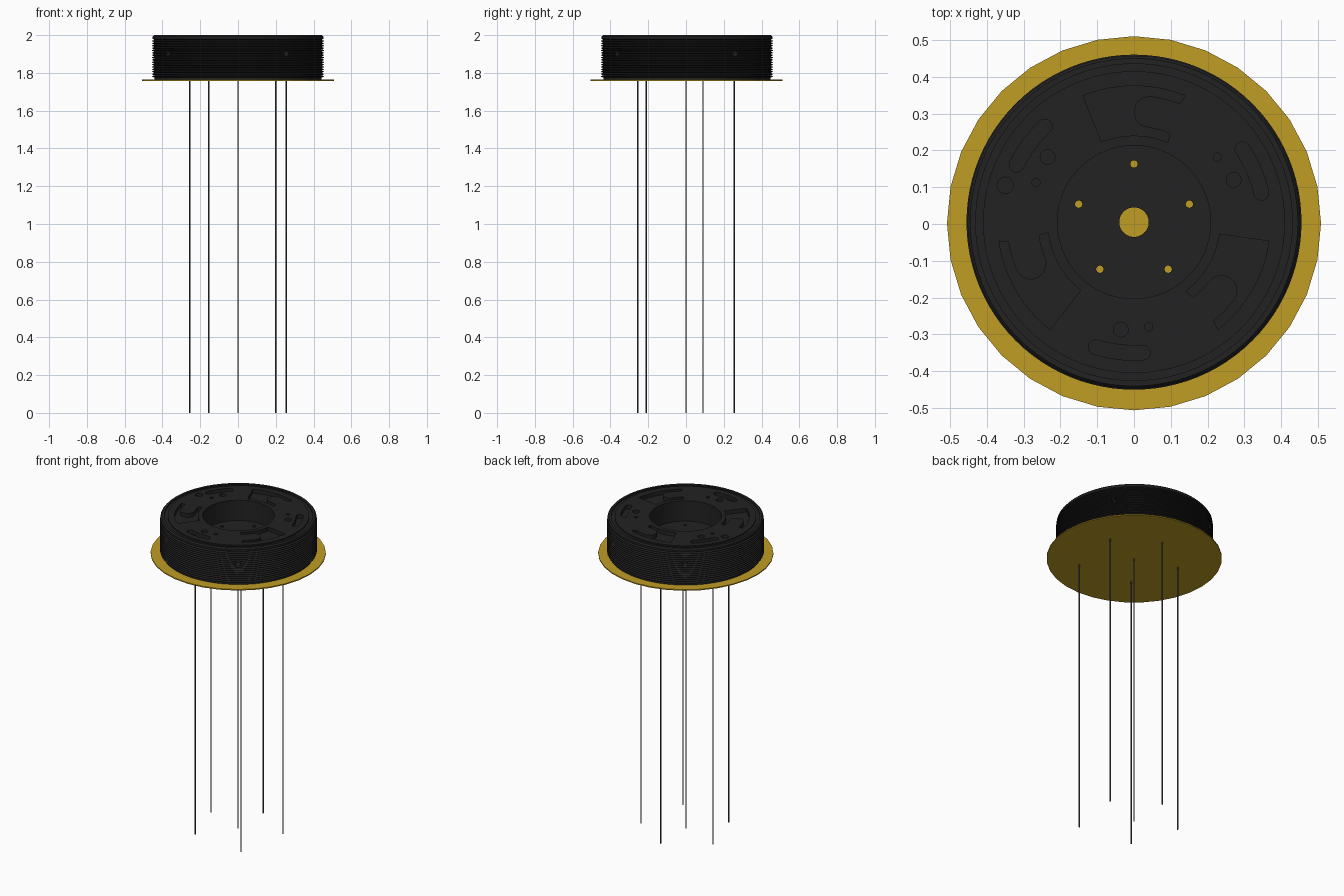
import bpy, bmesh, math
from mathutils import Matrix, Vector

cube = bpy.data.objects.get("Cube")
if cube:
    bpy.data.objects.remove(cube, do_unlink=True)

CY = 0.005             # housing centre in y
BASE, TOP = 1.764, 2.0
FLOOR = 1.87           # bottom of the central recess
POCKET = 1.975         # bottom of the shallow top pockets


def material(name, rgb):
    m = bpy.data.materials.new(name)
    m.use_nodes = True
    m.diffuse_color = (*rgb, 1)
    m.node_tree.nodes["Principled BSDF"].inputs["Base Color"].default_value = (*rgb, 1)
    return m


black = material("matte black", (0.016, 0.016, 0.016))
gold = material("gold", (0.53, 0.34, 0.018))
grey = material("wire grey", (0.07, 0.07, 0.075))


def finish(bm, name, mat, smooth=True):
    bmesh.ops.recalc_face_normals(bm, faces=bm.faces)
    mesh = bpy.data.meshes.new(name)
    bm.to_mesh(mesh)
    bm.free()
    mesh.materials.append(mat)
    ob = bpy.data.objects.new(name, mesh)
    bpy.context.collection.objects.link(ob)
    if smooth:
        select(ob)
        bpy.ops.object.shade_smooth_by_angle(angle=math.radians(30))
    return ob


def select(ob):
    bpy.ops.object.select_all(action="DESELECT")
    ob.select_set(True)
    bpy.context.view_layer.objects.active = ob


def polar(r, deg):
    a = math.radians(deg)
    return Vector((r * math.cos(a), r * math.sin(a) + CY))


def arc(r, a0, a1, n=12):
    return [polar(r, a0 + (a1 - a0) * i / n) for i in range(n + 1)]


def round_end(centre, r, a0, sweep, n=10):
    """Points strictly inside an arc about a centre."""
    return [centre + polar(r, a0 + sweep * i / n) - Vector((0, CY)) for i in range(1, n)]


def prism(bm, points, z0, z1):
    low = [bm.verts.new((p.x, p.y, z0)) for p in points]
    high = [bm.verts.new((p.x, p.y, z1)) for p in points]
    bm.faces.new(low[::-1])
    bm.faces.new(high)
    n = len(points)
    for i in range(n):
        j = (i + 1) % n
        bm.faces.new((low[i], low[j], high[j], high[i]))


def disc(centre, r, n=24):
    return [centre + Vector((r * math.cos(math.tau * i / n), r * math.sin(math.tau * i / n)))
            for i in range(n)]


def lathe(profile, sides):
    """Closed profile turned around the housing axis."""
    bm = bmesh.new()
    rings = [[bm.verts.new((*polar(r, 360 * s / sides), z)) for r, z in profile]
             for s in range(sides)]
    for s in range(sides):
        a, b = rings[s], rings[(s + 1) % sides]
        for i in range(len(profile)):
            j = (i + 1) % len(profile)
            bm.faces.new((a[i], b[i], b[j], a[j]))
    return bm


# Housing: threaded ring with a deep centre recess and a grooved rim
thread_low, thread_high, turns = 1.775, 1.975, 16
pitch = (thread_high - thread_low) / turns
profile = [(0.04, BASE), (0.443, BASE), (0.443, thread_low)]
for t in range(turns):
    z = thread_low + t * pitch
    profile += [(0.455, z + pitch * 0.4), (0.455, z + pitch * 0.6), (0.443, z + pitch)]
profile += [(0.452, 1.98), (0.452, 1.992), (0.445, TOP), (0.43, TOP), (0.43, 1.993),
            (0.41, 1.993), (0.41, TOP), (0.208, TOP), (0.208, FLOOR), (0.04, FLOOR)]
housing = finish(lathe(profile, 96), "threaded_housing", black, smooth=False)

# Cutters for the pockets and holes
cut = bmesh.new()
for turn in (0, 120, 240):
    # C-shaped pocket
    tip = polar(0.3025, 82 + turn)
    shape = arc(0.37, 68 + turn, 112 + turn) + arc(0.235, 112 + turn, 67 + turn)
    shape += arc(0.26, 68 + turn, 82 + turn)
    shape += round_end(tip, 0.0425, 262 + turn, -180)
    shape += arc(0.345, 82 + turn, 69 + turn)
    prism(cut, shape, POCKET, TOP + 0.02)
    # Curved slot
    a0, a1 = 13 + turn, 34 + turn
    shape = arc(0.375, a0, a1) + round_end(polar(0.355, a1), 0.02, a1, 180)
    shape += arc(0.335, a1, a0) + round_end(polar(0.355, a0), 0.02, a0 + 180, 180)
    prism(cut, shape, POCKET, TOP + 0.02)
    # Round screw holes
    prism(cut, disc(polar(0.294, 23 + turn), 0.02), POCKET, TOP + 0.02)
    prism(cut, disc(polar(0.287, 38 + turn), 0.011), POCKET, TOP + 0.02)
# Single extra hole
prism(cut, disc(polar(0.364, 164), 0.022), POCKET, TOP + 0.02)
# Five wire holes through the recess floor
for k in range(5):
    prism(cut, disc(polar(0.158, 90 + 72 * k), 0.01, 16), BASE - 0.02, FLOOR + 0.02)
# Four set-screw holes in the side wall
for k in range(4):
    angle = 34.5 + 90 * k
    spot = polar(0.45, angle)
    place = (Matrix.Translation((spot.x, spot.y, 1.905))
             @ Matrix.Rotation(math.radians(angle), 4, "Z")
             @ Matrix.Rotation(math.radians(90), 4, "Y"))
    bmesh.ops.create_cone(cut, cap_ends=True, segments=20, radius1=0.017,
                          radius2=0.017, depth=0.08, matrix=place)
cutter = finish(cut, "pocket_cutter", black, smooth=False)
cutter.hide_render = True

select(housing)
mod = housing.modifiers.new("pockets", "BOOLEAN")
mod.operation = "DIFFERENCE"
mod.solver = "EXACT"
mod.object = cutter
bpy.ops.object.modifier_apply(modifier=mod.name)
bpy.data.objects.remove(cutter, do_unlink=True)
bpy.ops.object.shade_smooth_by_angle(angle=math.radians(25))

# Thin flange plate under the housing
bm = bmesh.new()
prism(bm, disc(Vector((0, 0.002)), 0.508, 32), 1.757, BASE)
finish(bm, "flange_plate", gold, smooth=False)

# Long hanging wires
wires = [(0, 0), (0, 0.255), (0.255, 0.09), (-0.255, 0.09), (-0.155, -0.21), (0.2, -0.255)]
for i, spot in enumerate(wires):
    bm = bmesh.new()
    prism(bm, disc(Vector(spot), 0.0035, 10), 0, 1.758)
    finish(bm, f"wire_{i + 1}", grey)
